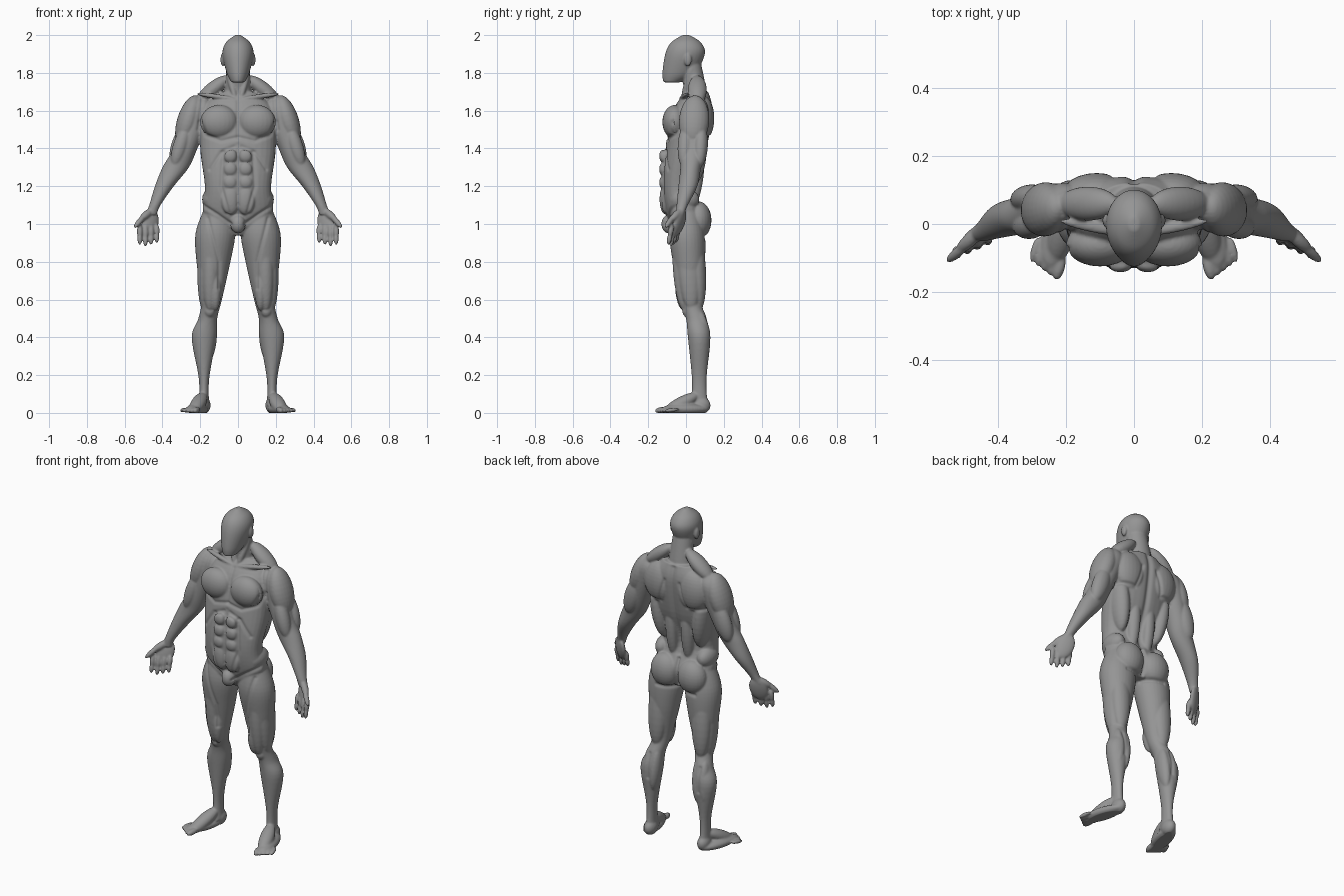
import bpy
import bmesh
import math
from mathutils import Vector, Matrix

default_cube = bpy.data.objects.get("Cube")
if default_cube:
    bpy.data.objects.remove(default_cube, do_unlink=True)

bm = bmesh.new()
BOTH, MIDDLE = (1, -1), (1,)


def oval(height, wide, front, back, centre=0):
    """One level cross-section of the trunk or a limb."""
    return Vector((height, centre, wide / 2, front, back))


def smooth_sections(sections, steps=6):
    """Interpolate between the sections with a Catmull-Rom spline."""
    last = len(sections) - 1
    result = []
    for i in range(last):
        a, b, c, d = (sections[min(max(i + k, 0), last)] for k in (-1, 0, 1, 2))
        for step in range(steps):
            t = step / steps
            result.append(b + (c - a) * (t / 2)
                          + (a * 2 - b * 5 + c * 4 - d) * (t * t / 2)
                          + (b * 3 - a - c * 3 + d) * (t ** 3 / 2))
    return result + [sections[last]]


def loft(*sections, sides=BOTH, roundness=2, segments=32):
    """Skin a stack of superellipse sections, mirrored where needed."""
    for side in sides:
        rings = []
        for height, centre, radius, front, back in smooth_sections(sections):
            ring = []
            for k in range(segments):
                angle = math.tau * k / segments
                u, v = (math.copysign(abs(value) ** (2 / roundness), value)
                        for value in (math.cos(angle), math.sin(angle)))
                x = centre + u * radius
                y = (front + back) / 2 + v * (back - front) / 2
                ring.append(bm.verts.new((x * side, y, height)))
            rings.append(ring)
        for low, high in zip(rings, rings[1:]):
            for k in range(segments):
                n = (k + 1) % segments
                bm.faces.new((low[k], low[n], high[n], high[k]))
        bm.faces.new(rings[0])
        bm.faces.new(rings[-1])


def add_sphere(matrix, sides):
    for side in sides:
        mirror = Matrix.Diagonal((side, 1, 1, 1))
        bmesh.ops.create_uvsphere(bm, u_segments=24, v_segments=16,
                                  radius=1, matrix=mirror @ matrix)


def ball(centre, radii, sides=BOTH):
    add_sphere(Matrix.Translation(centre) @ Matrix.Diagonal((*radii, 1)), sides)


def muscle(start, end, wide, deep, facing=(0, 1, 0)):
    """Spindle from start to end, with its depth along the facing direction."""
    start, end = Vector(start), Vector(end)
    half = (end - start) / 2
    axis = half.normalized()
    out = Vector(facing)
    out = (out - axis * out.dot(axis)).normalized()
    across = axis.cross(out)
    matrix = Matrix((across * wide, out * deep, half)).transposed().to_4x4()
    add_sphere(Matrix.Translation((start + end) / 2) @ matrix, BOTH)


# Joints and offsets that place the limb muscles
shoulder, elbow, wrist = (Vector(p) for p in (
    (.22, .05, 1.68), (.34, .03, 1.3), (.45, -.02, 1.08)))
hip, knee, ankle = (Vector(p) for p in (
    (.14, 0, 1), (.15, .03, .54), (.18, .07, .1)))
forward, outward = Vector((0, -.04, 0)), Vector((.03, 0, 0))

# Torso
loft(oval(.94, wide=.1, front=-.05, back=.07),
     oval(1.04, wide=.36, front=-.1, back=.1),
     oval(1.2, wide=.35, front=-.13, back=.05),
     oval(1.4, wide=.4, front=-.11, back=.11),
     oval(1.6, wide=.38, front=-.07, back=.14),
     oval(1.7, wide=.2, front=0, back=.12), sides=MIDDLE, roundness=2.4)

# Neck
loft(oval(1.6, wide=.2, front=-.03, back=.12),
     oval(1.7, wide=.14, front=-.01, back=.11),
     oval(1.85, wide=.12, front=-.04, back=.08), sides=MIDDLE)

# Head with a blank face, and ears
loft(oval(1.75, wide=.07, front=-.12, back=-.03),
     oval(1.8, wide=.12, front=-.125, back=.05),
     oval(1.9, wide=.165, front=-.11, back=.1),
     oval(1.96, wide=.13, front=-.08, back=.08),
     oval(2, wide=.03, front=-.02, back=.02), sides=MIDDLE)
ball((.08, .01, 1.87), (.013, .02, .035))

# Arms
loft(oval(1.67, wide=.06, front=.02, back=.09, centre=.2),
     oval(1.6, wide=.15, front=-.02, back=.12, centre=.21),
     oval(1.4, wide=.13, front=-.03, back=.1, centre=.28),
     oval(1.3, wide=.14, front=-.03, back=.08, centre=.33),
     oval(1.2, wide=.1, front=-.04, back=.06, centre=.39),
     oval(1.1, wide=.06, front=-.05, back=.01, centre=.44),
     oval(1.05, wide=.06, front=-.05, back=-.01, centre=.46))
upper_arm = shoulder.lerp(elbow, .4)
muscle(shoulder, shoulder.lerp(elbow, .7), wide=.06, deep=.08)
muscle(upper_arm + forward, elbow + forward, wide=.04, deep=.04)
muscle(upper_arm - forward, elbow - forward, wide=.05, deep=.04)
muscle(elbow.lerp(shoulder, .2), wrist, wide=.035, deep=.04)

# Hands: palm, thumb and four fingers
palm_side = (.5, 1, 0)
muscle(wrist - forward / 4, (.48, -.06, .94), wide=.05, deep=.02, facing=palm_side)
muscle(wrist, (.52, -.08, 1.02), wide=.02, deep=.02)
muscle((.49, -.06, 1.05), (.55, -.11, .98), wide=.015, deep=.015)
for i in range(4):
    root = Vector((.43, -.035, 1)) + Vector((.03, -.013, 0)) * i
    tip = root + Vector((0, -.02, -.12 + .01 * abs(i - 2)))
    muscle(root, root.lerp(tip, .7), wide=.015, deep=.015)
    muscle(root.lerp(tip, .4), tip, wide=.013, deep=.013)

# Chest, trapezius, neck cords and collar bones
ball((.1, -.06, 1.54), (.1, .065, .09))
muscle((.05, .06, 1.78), (.22, .06, 1.64), wide=.04, deep=.05)
muscle((.06, .03, 1.83), (.01, -.02, 1.65), wide=.016, deep=.017)
muscle((.01, -.03, 1.66), (.22, .01, 1.69), wide=.013, deep=.016)

# Shoulder blades, flanks, spine columns and seat
ball((.11, .09, 1.56), (.1, .06, .12))
muscle((.16, .05, 1.56), (.12, .03, 1.2), wide=.05, deep=.07)
muscle((.05, .07, 1.45), (.05, .04, 1.1), wide=.04, deep=.04)
ball((.09, .065, 1.02), (.09, .07, .1))

# Belly, hips and groin
for height in (1.22, 1.29, 1.36):
    ball((.04, -.12, height), (.037, .022, .036))
ball((.04, -.11, 1.13), (.05, .03, .08))
ball((.14, -.01, 1.13), (.05, .08, .06))
ball((0, -.09, 1), (.04, .04, .05), MIDDLE)

# Legs
loft(oval(1.08, wide=.14, front=-.07, back=.07, centre=.11),
     oval(.95, wide=.21, front=-.09, back=.1, centre=.12),
     oval(.8, wide=.18, front=-.07, back=.1, centre=.13),
     oval(.6, wide=.11, front=-.03, back=.08, centre=.14),
     oval(.5, wide=.1, front=0, back=.11, centre=.16),
     oval(.4, wide=.13, front=.01, back=.13, centre=.18),
     oval(.2, wide=.06, front=.03, back=.11, centre=.18),
     oval(.1, wide=.05, front=.03, back=.11, centre=.18),
     oval(.04, wide=.06, front=.01, back=.12, centre=.18))
muscle(hip + forward, knee + forward, wide=.045, deep=.045)
muscle(hip - forward, knee - forward, wide=.06, deep=.05)
muscle(hip + outward, knee + outward, wide=.04, deep=.06)
muscle(hip.lerp(knee, .5) + forward - outward, knee + forward - outward, wide=.03, deep=.04)
ball(knee + forward / 2, (.03, .03, .035))
for offset in (-outward / 2, outward):
    calf = offset - forward
    muscle(knee + calf, knee.lerp(ankle, .6) + calf, wide=.033, deep=.045)

# Feet: heel, instep, sole and toes
ball((.18, .08, .04), (.035, .05, .045))
muscle(ankle, (.24, -.12, 0), wide=.04, deep=.035, facing=(0, 0, 1))
muscle((.18, .12, .02), (.25, -.13, .02), wide=.05, deep=.03, facing=(0, 0, 1))
for i in range(5):
    toe = Vector((.21, -.09, .02)) + Vector((.018, .013, 0)) * i
    size = .017 - .0015 * i
    muscle(toe, toe + Vector((.02, -.075, -.01)), wide=size, deep=size)

# Fuse all parts into one skin
bmesh.ops.recalc_face_normals(bm, faces=bm.faces)
mesh = bpy.data.meshes.new("body_parts")
bm.to_mesh(mesh)
bm.free()
body = bpy.data.objects.new("body", mesh)
bpy.context.scene.collection.objects.link(body)
remesh = body.modifiers.new("fuse", "REMESH")
remesh.mode = "VOXEL"
remesh.voxel_size = .0055
relax = body.modifiers.new("relax", "SMOOTH")
relax.iterations = 4
graph = bpy.context.evaluated_depsgraph_get()
skin = bpy.data.meshes.new_from_object(body.evaluated_get(graph))
body.modifiers.clear()
body.data = skin
points = [(v, v.co.copy(), v.normal.copy()) for v in skin.vertices]


def crease(*path, side=-1, width=.01, depth=.006):
    """Press a groove into the front or back along a path of (x, z) points."""
    path = [Vector(p) for p in path]
    reach = width * 3
    low = min(p.y for p in path) - reach
    high = max(p.y for p in path) + reach
    for vertex, co, normal in points:
        if low < co.z < high and normal.y * side > .15:
            spot = Vector((abs(co.x), co.z))
            gap = reach
            for a, b in zip(path, path[1:]):
                t = (spot - a).dot(b - a) / (b - a).length_squared
                gap = min(gap, (spot - a.lerp(b, min(max(t, 0), 1))).length)
            if gap < reach:
                vertex.co -= normal * depth * math.exp(-(gap / width) ** 2)


# Front creases: breastbone, belly, chest, ribs, groin, shoulder, thigh
crease((0, 1.65), (0, 1.46))
crease((0, 1.42), (0, 1.1), depth=.004)
crease((0, 1.46), (.09, 1.44), (.17, 1.47), (.2, 1.54))
crease((.02, 1.41), (.09, 1.38), (.15, 1.29))
crease((.08, 1.38), (.09, 1.2), (.05, 1.06))
crease((.04, 1), (.11, 1.05), (.19, 1.1), depth=.008)
crease((.19, 1.66), (.21, 1.5))
crease((.16, 1.03), (.1, .8), (.1, .66))

# Back creases: spine, seat, shoulder blade, calf
crease((0, 1.68), (0, 1.14), side=1, width=.017, depth=.011)
crease((0, 1.11), (0, .95), side=1, depth=.015)
crease((.02, .93), (.13, .93), side=1)
crease((.05, 1.6), (.09, 1.46), (.19, 1.46), side=1)
crease((.17, .5), (.17, .36), side=1)

# Flat soles and a plain grey skin
for vertex in skin.vertices:
    vertex.co.z = max(vertex.co.z, 0)
grey = bpy.data.materials.new("plain_grey")
grey.use_nodes = True
grey.diffuse_color = (.3, .3, .3, 1)
grey.node_tree.nodes["Principled BSDF"].inputs["Base Color"].default_value = grey.diffuse_color
skin.materials.clear()
skin.materials.append(grey)
skin.shade_smooth()
